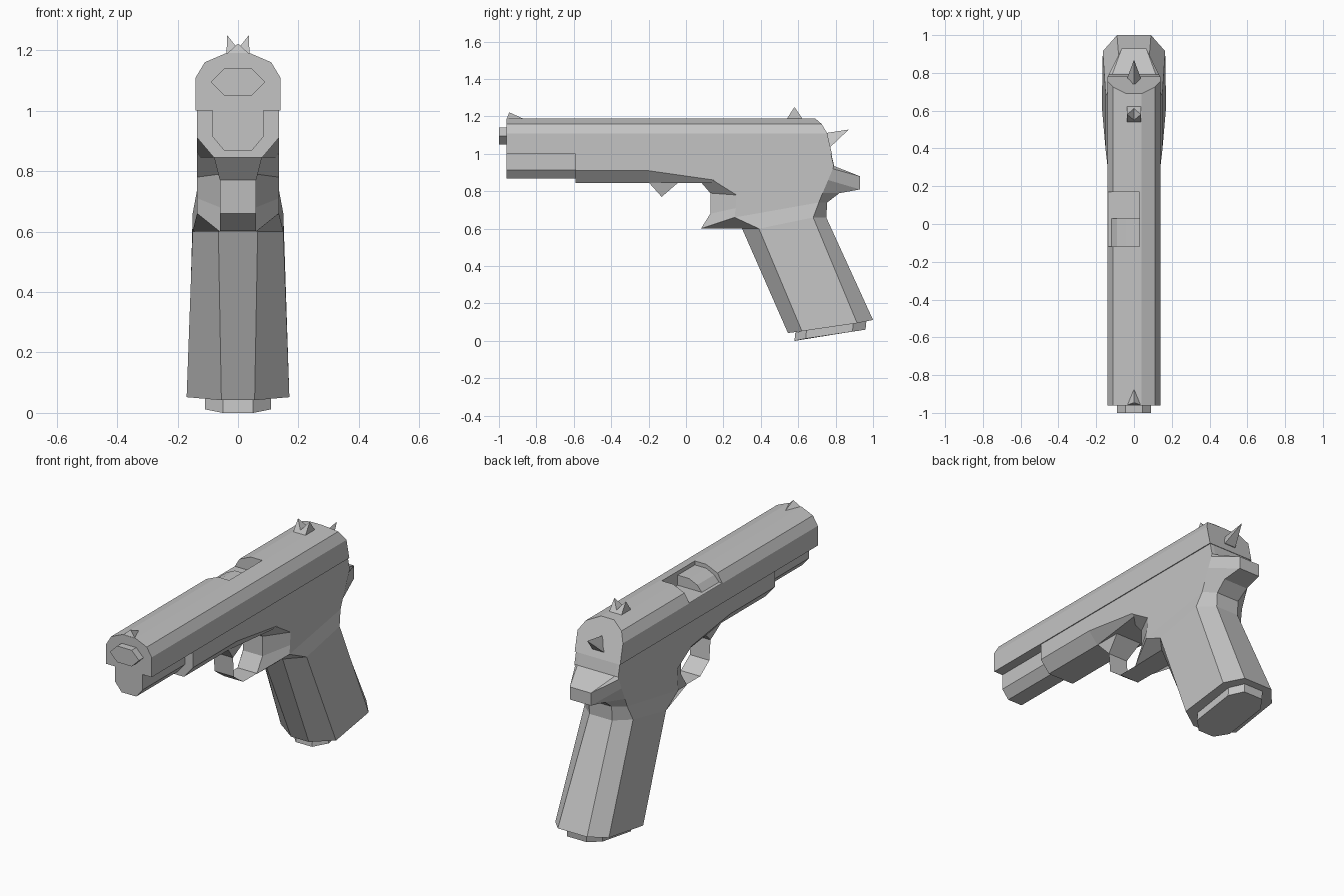
import bpy, bmesh

cube = bpy.data.objects.get("Cube")
if cube:
    bpy.data.objects.remove(cube)

# Single grey finish
grey = bpy.data.materials.new("grey_metal")
grey.use_nodes = True
colour = (0.55, 0.55, 0.55, 1)
grey.diffuse_color = colour
grey.node_tree.nodes["Principled BSDF"].inputs["Base Color"].default_value = colour


def finish(name, bm, closed=True):
    if closed:
        bmesh.ops.recalc_face_normals(bm, faces=bm.faces)
    mesh = bpy.data.meshes.new(name)
    bm.to_mesh(mesh)
    bm.free()
    mesh.materials.append(grey)
    obj = bpy.data.objects.new(name, mesh)
    bpy.context.collection.objects.link(obj)
    return obj


def loft(name, half_rings):
    """Skin a row of rings; each ring is one half, mirrored across x."""
    bm = bmesh.new()
    rings = []
    for half in half_rings:
        full = list(half) + [(-x, y, z) for x, y, z in reversed(half)]
        rings.append([bm.verts.new(p) for p in full])
    n = len(rings[0])
    for a, b in zip(rings, rings[1:]):
        for i in range(n):
            j = (i + 1) % n
            bm.faces.new((a[i], a[j], b[j], b[i]))
    bm.faces.new(rings[0])
    bm.faces.new(rings[-1])
    return finish(name, bm)


def hull(name, points):
    bm = bmesh.new()
    verts = [bm.verts.new(p) for p in points]
    bmesh.ops.convex_hull(bm, input=verts)
    return finish(name, bm)


def mirrored(points):
    return [(s * x, y, z) for x, y, z in points for s in (1, -1)]


def prism(name, profile, y0, y1):
    return loft(name, [[(x, y, z) for x, z in profile] for y in (y0, y1)])


# Slide with a rounded rear
slide_profile = [(0.14, 1.0, 0.78), (0.14, 1.11, 0.755),
                 (0.11, 1.16, 0.725), (0.04, 1.19, 0.69)]
slide = loft("slide", [[(x, -0.96, z) for x, z, r in slide_profile],
                       [(x, r, z) for x, z, r in slide_profile]])

# Ejection port cut through the top of one side
cutter = hull("port_cutter", [(x, y, z) for x in (-0.2, 0.03)
                              for y in (-0.12, 0.17) for z in (1.112, 1.3)])
cutter.hide_render = True
cut = slide.modifiers.new("port", "BOOLEAN")
cut.operation = "DIFFERENCE"
cut.solver = "EXACT"
cut.object = cutter
bpy.context.view_layer.objects.active = slide
bpy.ops.object.modifier_apply(modifier="port")
bpy.data.objects.remove(cutter)

# Chamber hood inside the port
hull("chamber_hood", [(x, y, z) for y in (-0.12, 0.03) for x, z in
                      ((-0.125, 1.105), (-0.09, 1.145), (-0.04, 1.168),
                       (0.03, 1.168), (0.03, 1.105))])

# Barrel tip and recoil spring housing
prism("barrel", [(0.045, 1.05), (0.09, 1.095), (0.045, 1.14)], -1.0, -0.94)
prism("spring_housing", [(0.085, 1.0), (0.085, 0.915), (0.045, 0.867)], -0.96, -0.58)

# Front of the frame, its lower chamfer fading toward the grip
loft("dust_cover", [[(0.135, y, 1.0), (0.135, y, edge), (low, y, 0.845)]
                    for y, edge, low in ((-0.59, 0.91, 0.08),
                                         (-0.2, 0.91, 0.08),
                                         (0.15, 0.86, 0.125))])

# Grip and rear frame: front strap, side front, side back, back strap
sections = [
    ((0.055, 0.545, 0.042), (0.17, 0.62, 0.052), (0.165, 0.915, 0.095), (0.09, 1.0, 0.112)),
    ((0.065, 0.30, 0.60), (0.15, 0.39, 0.60), (0.15, 0.68, 0.66), (0.07, 0.75, 0.66)),
    ((0.06, 0.08, 0.60), (0.135, 0.26, 0.66), (0.135, 0.71, 0.74), (0.07, 0.755, 0.74)),
    ((0.06, 0.13, 0.68), (0.135, 0.265, 0.71), (0.135, 0.73, 0.79), (0.075, 0.82, 0.79)),
    ((0.06, 0.13, 0.79), (0.135, 0.27, 0.78), (0.135, 0.76, 0.86), (0.065, 0.93, 0.81)),
    ((0.06, 0.07, 0.86), (0.135, 0.15, 0.855), (0.135, 0.785, 0.92), (0.065, 0.93, 0.88)),
    ((0.06, 0.07, 0.94), (0.135, 0.15, 0.94), (0.135, 0.79, 0.935), (0.115, 0.792, 0.935)),
    ((0.06, 0.07, 1.0), (0.135, 0.15, 1.0), (0.135, 0.775, 1.0), (0.115, 0.777, 1.0)),
]
loft("grip_frame", sections)

# Magazine base plate
plate = [(0.05, 0.58, 0.0), (0.11, 0.64, 0.012), (0.11, 0.89, 0.05), (0.06, 0.96, 0.06)]
loft("magazine_base", [[(x, y + d * 0.1, z + d) for x, y, z in plate]
                       for d in (0, 0.045)])

# Trigger guard: solid root and a thin strap
hull("guard_root", mirrored([(0.08, -0.2, 0.848), (0.06, -0.13, 0.77),
                             (0.08, -0.04, 0.848)]))
bm = bmesh.new()
strap = [[bm.verts.new((x, y, z)) for x in (-0.06, 0.06)] for y, z in
         ((-0.13, 0.77), (-0.12, 0.66), (-0.04, 0.602), (0.09, 0.602))]
for a, b in zip(strap, strap[1:]):
    bm.faces.new((a[0], b[0], b[1], a[1]))
finish("trigger_guard", bm, closed=False)

# Sights and hammer
hull("front_sight", mirrored([(0.04, -0.96, 1.185)])
     + [(0, -0.87, 1.188), (0, -0.945, 1.222)])
for side, s in (("left", 1), ("right", -1)):
    hull("rear_sight_" + side, [(s * x, y, 1.185) for x in (-0.015, 0.038)
                                for y in (0.537, 0.625)] + [(s * 0.036, 0.58, 1.25)])
hull("hammer", mirrored([(0.035, 0.74, 1.04), (0.035, 0.775, 1.04)])
     + [(0, 0.74, 1.11), (0, 0.87, 1.13)])
